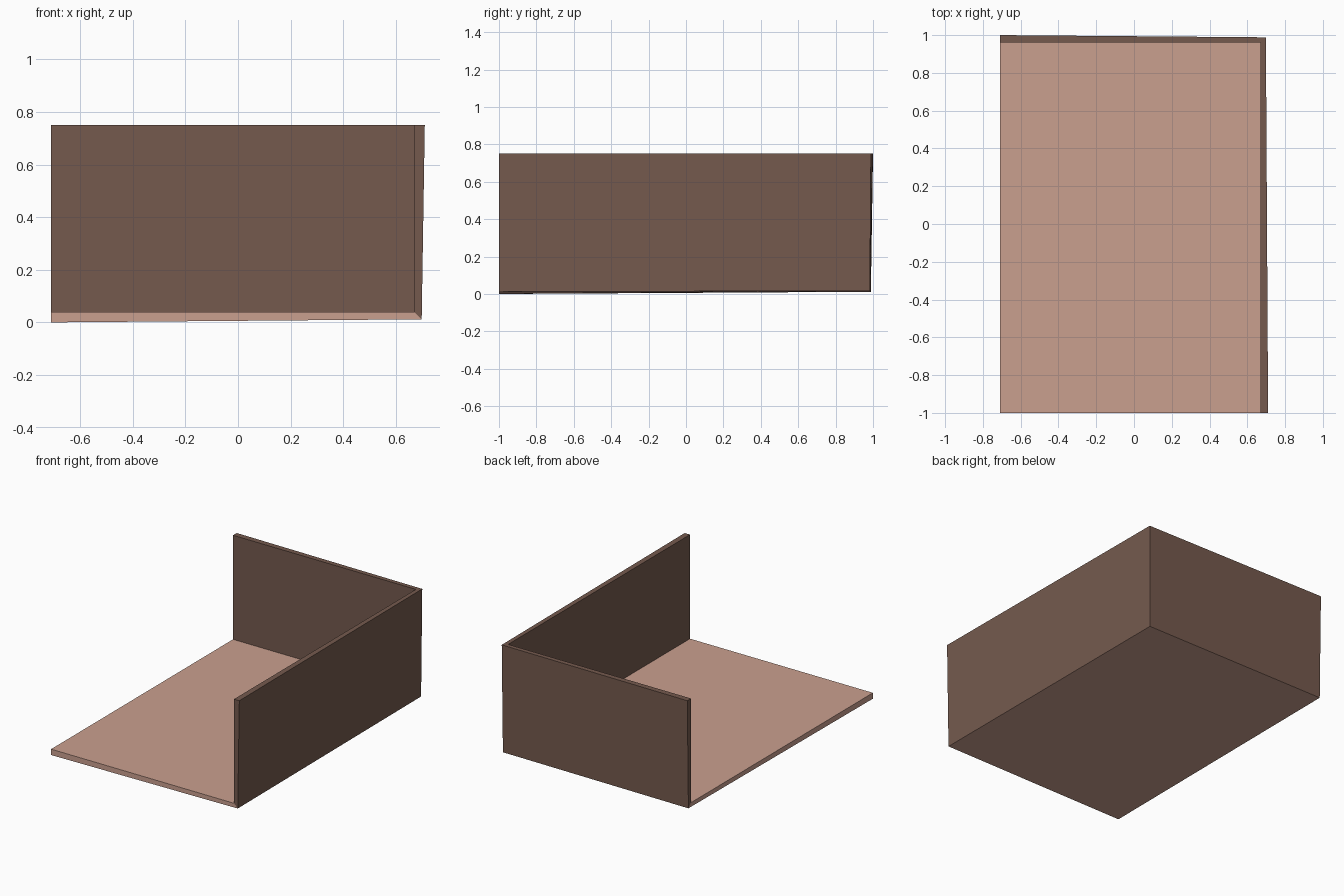
import bpy
import bmesh
from mathutils import Vector

cube = bpy.data.objects.get("Cube")
if cube:
    bpy.data.objects.remove(cube, do_unlink=True)


def make_material(name, colour):
    mat = bpy.data.materials.new(name)
    mat.use_nodes = True
    mat.diffuse_color = colour
    mat.node_tree.nodes["Principled BSDF"].inputs["Base Color"].default_value = colour
    return mat


# Inner dimensions of the open corner, and the panel thickness
LEFT, RIGHT = -0.71, 0.67
FRONT, BACK = -1.0, 0.96
FLOOR, TOP = 0.04, 0.75
THICKNESS = 0.04

# Three inner sheets meeting in one corner, each facing outward
corner = Vector((RIGHT, BACK, FLOOR))
to_left = Vector((LEFT - RIGHT, 0, 0))
to_front = Vector((0, FRONT - BACK, 0))
to_top = Vector((0, 0, TOP - FLOOR))
sheets = [
    (to_left, to_front, Vector((0, 0, -1)), 0),   # floor
    (to_front, to_top, Vector((1, 0, 0)), 1),     # side wall
    (to_left, to_top, Vector((0, 1, 0)), 1),      # back wall
]

bm = bmesh.new()
for a, b, outward, slot in sheets:
    face = bm.faces.new([bm.verts.new(corner + p)
                         for p in (Vector(), a, a + b, b)])
    face.material_index = slot
    face.normal_update()
    if face.normal.dot(outward) < 0:
        face.normal_flip()
bmesh.ops.remove_doubles(bm, verts=bm.verts, dist=0.0001)
bm.normal_update()

mesh = bpy.data.meshes.new("floor_and_walls")
bm.to_mesh(mesh)
bm.free()
mesh.materials.append(make_material("pink_floor", (0.59, 0.35, 0.275, 1)))
mesh.materials.append(make_material("brown_wall", (0.178, 0.102, 0.076, 1)))

panels = bpy.data.objects.new("floor_and_walls", mesh)
bpy.context.collection.objects.link(panels)

# Panel thickness, grown outward along the averaged corner normals
solid = panels.modifiers.new("thickness", 'SOLIDIFY')
solid.thickness = THICKNESS
solid.offset = 1
solid.use_even_offset = False
